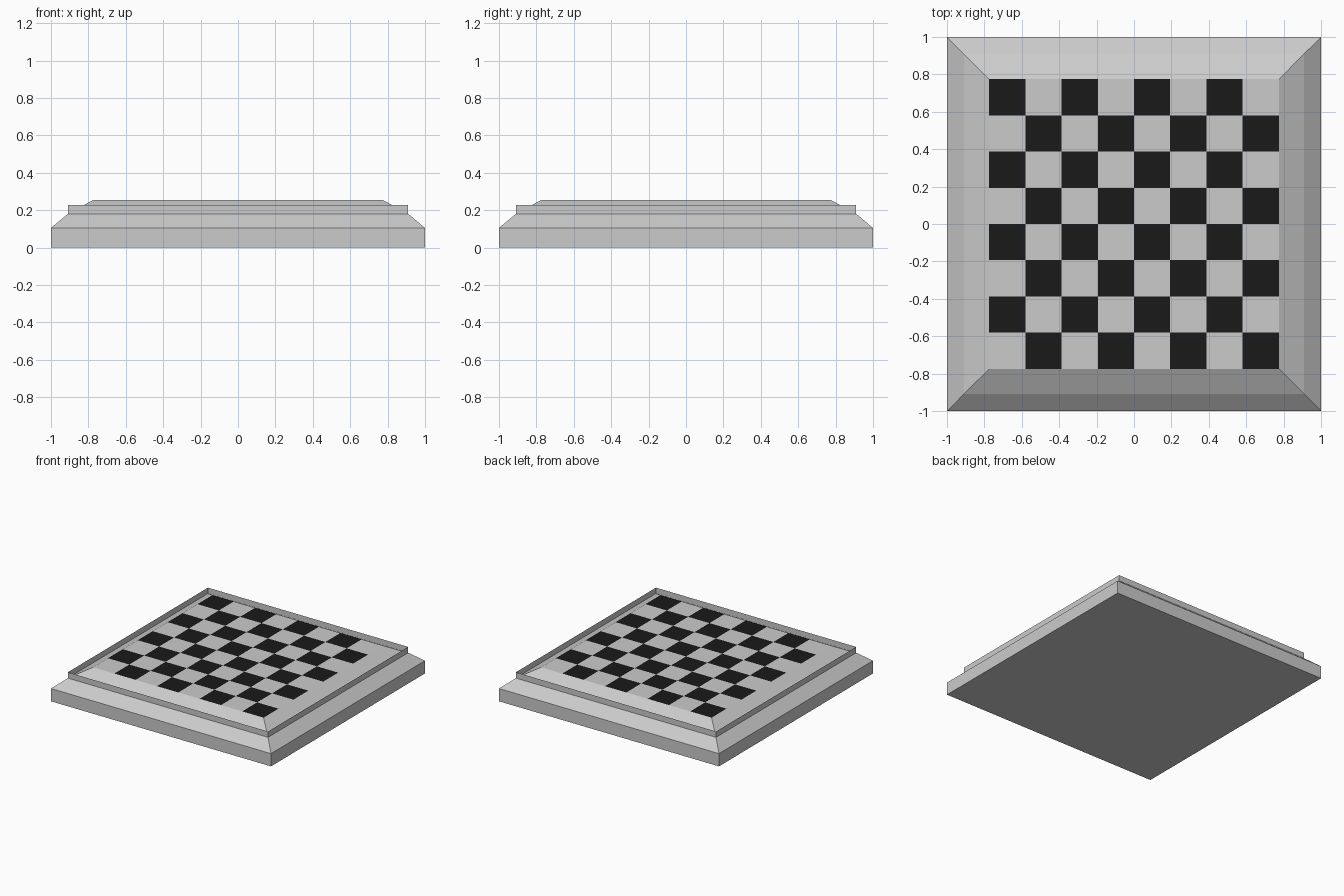
import bpy, bmesh

if "Cube" in bpy.data.objects:
    bpy.data.objects.remove(bpy.data.objects["Cube"])

HALF = 0.775          # half width of the playing field
TOP = 0.254           # height of the playing field
STEP = HALF * 2 / 8


def make_object(name, bm, material=None):
    mesh = bpy.data.meshes.new(name)
    bm.to_mesh(mesh)
    bm.free()
    obj = bpy.data.objects.new(name, mesh)
    bpy.context.collection.objects.link(obj)
    if material:
        mesh.materials.append(material)
    return obj


def square_loft(name, profile, close_bottom=False):
    """Join square rings given as (half width, height), bottom to top."""
    bm = bmesh.new()
    corners = [(-1, -1), (1, -1), (1, 1), (-1, 1)]
    rings = [[bm.verts.new((cx * r, cy * r, z)) for cx, cy in corners]
             for r, z in profile]
    for low, high in zip(rings, rings[1:]):
        for i in range(4):
            j = (i + 1) % 4
            bm.faces.new((low[i], low[j], high[j], high[i]))
    if close_bottom:
        bm.faces.new(rings[0][::-1])
    return make_object(name, bm)


def squares(name, parity, material=None):
    """Every other cell of the 8 x 8 field."""
    bm = bmesh.new()
    bmesh.ops.create_grid(bm, x_segments=8, y_segments=8, size=HALF)
    bmesh.ops.translate(bm, verts=bm.verts, vec=(0, 0, TOP))
    unwanted = []
    for f in bm.faces:
        c = f.calc_center_median()
        col, row = int((c.x + HALF) / STEP), int((c.y + HALF) / STEP)
        if (col + row) % 2 != parity:
            unwanted.append(f)
    bmesh.ops.delete(bm, geom=unwanted, context='FACES')
    return make_object(name, bm, material)


# Base with the outer bevel and the gentler slope up to the field
square_loft("base_frame",
            [(1.0, 0.0), (1.0, 0.105), (0.91, 0.18), (HALF, TOP)],
            close_bottom=True)

# Thin upright lip standing in the crease between both slopes
square_loft("lip", [(0.91, 0.18), (0.91, 0.228)])

# Playing field
black = bpy.data.materials.new("dark_square")
black.diffuse_color = (0.01, 0.01, 0.01, 1)
black.use_nodes = True
black.node_tree.nodes["Principled BSDF"].inputs["Base Color"].default_value = black.diffuse_color
squares("light_squares", 0)
squares("dark_squares", 1, black)
